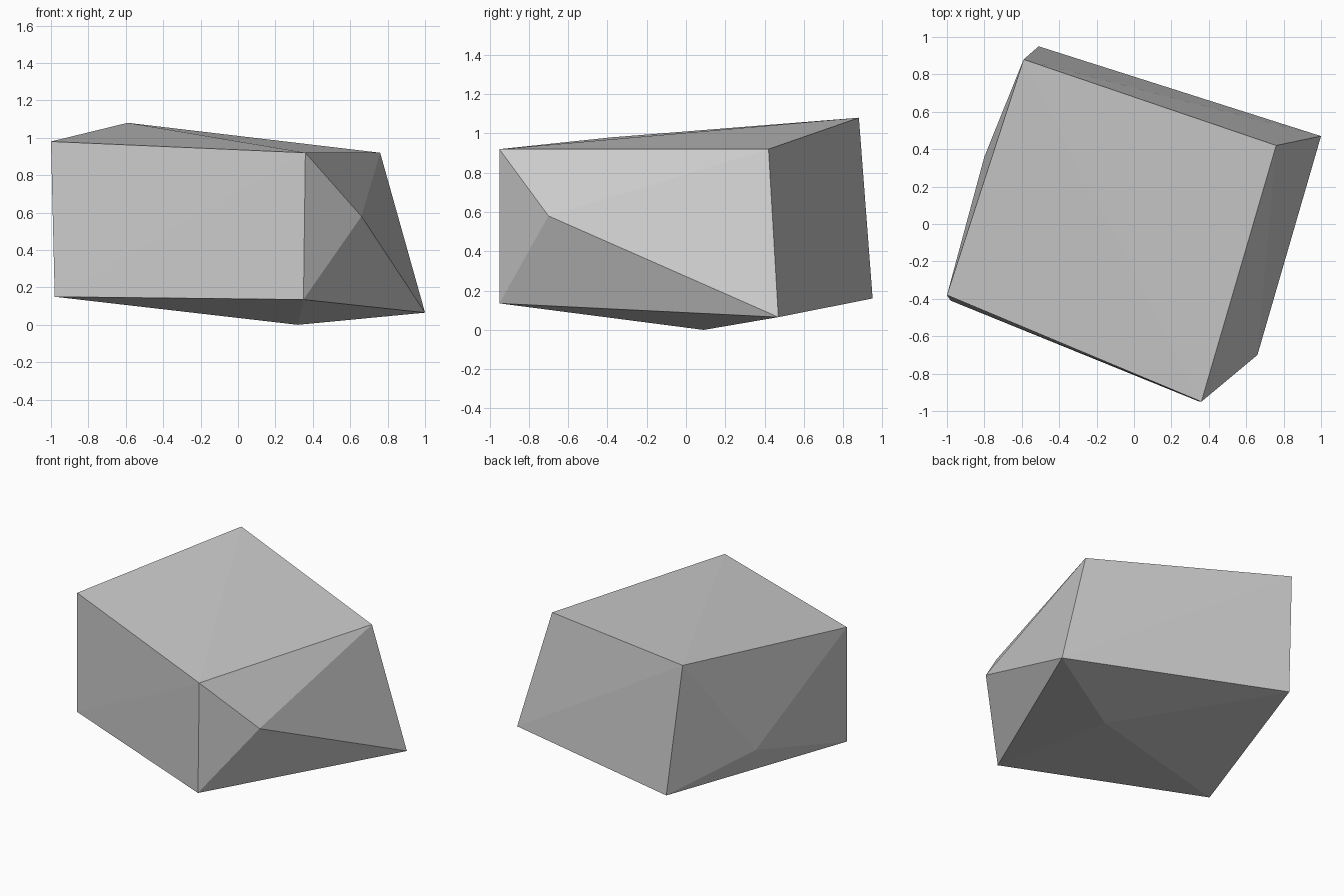
import bpy
import bmesh

cube = bpy.data.objects.get("Cube")
if cube:
    bpy.data.objects.remove(cube, do_unlink=True)


def make_material(name, color):
    material = bpy.data.materials.new(name)
    material.use_nodes = True
    material.diffuse_color = color
    shader = material.node_tree.nodes["Principled BSDF"]
    shader.inputs["Base Color"].default_value = color
    return material


def make_hull(name, points, material):
    """Flat-shaded faceted solid wrapped around a few corner points."""
    bm = bmesh.new()
    for point in points:
        bm.verts.new(point)
    result = bmesh.ops.convex_hull(bm, input=bm.verts[:])
    loose = {v for v in result["geom_interior"] + result["geom_unused"]
             if isinstance(v, bmesh.types.BMVert)}
    bmesh.ops.delete(bm, geom=list(loose), context="VERTS")
    bmesh.ops.recalc_face_normals(bm, faces=bm.faces[:])
    mesh = bpy.data.meshes.new(name)
    bm.to_mesh(mesh)
    bm.free()
    mesh.materials.append(material)
    mesh.shade_flat()
    rock = bpy.data.objects.new(name, mesh)
    bpy.context.collection.objects.link(rock)
    return rock


# Upper rim, going round from the front right
top_corners = [(-1, -.38, .98), (-.59, .88, 1.08), (.76, .42, .92), (.36, -.95, .92)]

# Lower rim in the same order
base_corners = [(-.98, -.41, .15), (-.51, .95, .16), (1, .47, .065), (.35, -.95, .135)]

# Bulges on the two long sides and the underside
left_bulge = (.66, -.7, .58)
right_bulge = (-.8, .36, .335)
underside_bulge = (.32, .09, 0)

# Rock body
stone = make_material("stone grey", (.6, .6, .6, 1))
make_hull("rock", top_corners + base_corners
          + [left_bulge, right_bulge, underside_bulge], stone)
